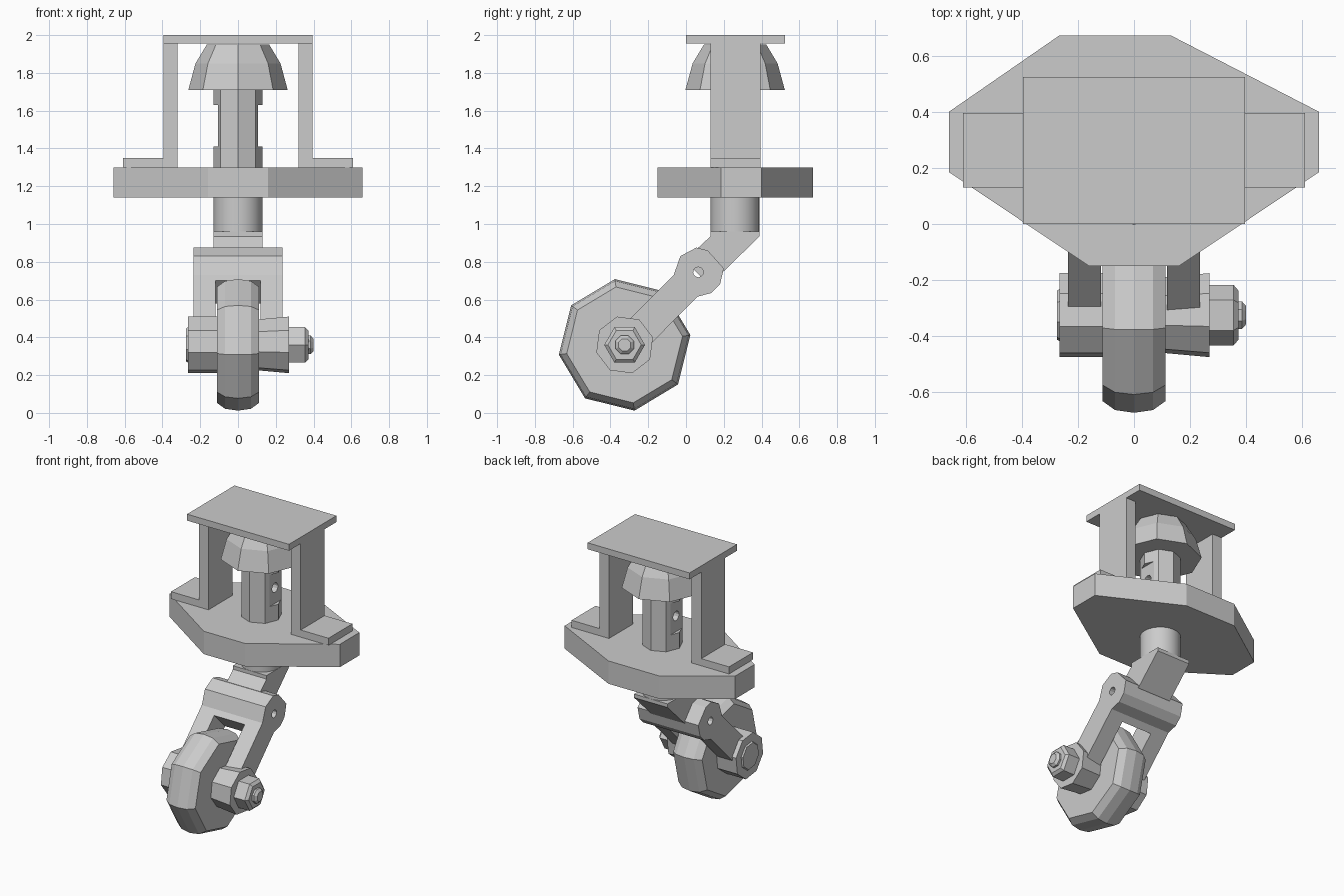
import bpy, bmesh
from math import sin, cos, pi, radians
from mathutils import Vector

if "Cube" in bpy.data.objects:
    bpy.data.objects.remove(bpy.data.objects["Cube"])


def finish(bm, name):
    bmesh.ops.recalc_face_normals(bm, faces=bm.faces[:])
    me = bpy.data.meshes.new(name)
    bm.to_mesh(me)
    bm.free()
    ob = bpy.data.objects.new(name, me)
    bpy.context.collection.objects.link(ob)
    return ob


def place(axis, a, b, h):
    # a, b are the in-plane coordinates, h runs along the axis
    return Vector((h, a, b)) if axis == 'X' else Vector((a, b, h))


def loft(name, rings):
    bm = bmesh.new()
    loops = [[bm.verts.new(p) for p in ring] for ring in rings]
    n = len(loops[0])
    for lo, hi in zip(loops, loops[1:]):
        for i in range(n):
            j = (i + 1) % n
            bm.faces.new((lo[i], lo[j], hi[j], hi[i]))
    bm.faces.new(loops[0])
    bm.faces.new(loops[-1])
    return finish(bm, name)


def prism(name, pts, axis, lo, hi):
    return loft(name, [[place(axis, a, b, h) for a, b in pts] for h in (lo, hi)])


def lathe(name, profile, sides, axis, centre, phase=0):
    ca, cb = centre
    angles = [radians(phase) + 2 * pi * i / sides for i in range(sides)]
    return loft(name, [[place(axis, ca + r * cos(t), cb + r * sin(t), h) for t in angles]
                       for r, h in profile])


def box(name, x, y, z):
    return prism(name, [(x[0], y[0]), (x[1], y[0]), (x[1], y[1]), (x[0], y[1])], 'Z', *z)


def cut(ob, cutter):
    cutter.hide_render = True
    mod = ob.modifiers.new("cut", 'BOOLEAN')
    mod.operation = 'DIFFERENCE'
    mod.solver = 'EXACT'
    mod.object = cutter
    bpy.context.view_layer.objects.active = ob
    bpy.ops.object.modifier_apply(modifier=mod.name)
    bpy.data.objects.remove(cutter)


STEM = (0, 0.26)          # x, y of the swivel axis
AXLE = (-0.325, 0.36)     # y, z of the wheel axis

# Mounting plate
prism("mounting_plate", [(-0.265, 0.673), (0.13, 0.673), (0.66, 0.40), (0.66, 0.185),
                         (0.16, -0.15), (-0.16, -0.15), (-0.66, 0.185), (-0.66, 0.40)],
      'Z', 1.14, 1.30)

# Bracket: each side is an L-shaped leg with a foot
box("bracket_top", (-0.395, 0.395), (0, 0.525), (1.955, 2.0))
for side, s in (("left", -1), ("right", 1)):
    leg = [(0.32, 1.30), (0.61, 1.30), (0.61, 1.35), (0.395, 1.35), (0.395, 1.955), (0.32, 1.955)]
    loft("bracket_leg_" + side, [[Vector((s * x, y, z)) for x, z in leg] for y in (0.13, 0.395)])

# Swivel stem below the plate
stem = lathe("swivel_stem", [(0.13, 0.955), (0.13, 1.15)], 24, 'Z', STEM)
bpy.ops.object.select_all(action='DESELECT')
stem.select_set(True)
bpy.context.view_layer.objects.active = stem
bpy.ops.object.shade_smooth_by_angle()

# Stem top with two side flats and a cross hole
post = lathe("stem_post", [(0.13, 1.29), (0.13, 1.75)], 8, 'Z', STEM)
for s in (-1, 1):
    cut(post, box("flat_cutter", sorted((s * 0.105, s * 0.3)), (0.0, 0.5), (1.41, 1.63)))
cut(post, lathe("post_hole_cutter", [(0.033, -0.3), (0.033, 0.3)], 12, 'X', (0.26, 1.52)))

# Domed cap
lathe("dome_cap", [(0.263, 1.71), (0.225, 1.85), (0.165, 1.95)], 8, 'Z', STEM)

# Fork: narrow neck, then a wide knuckle running down into two prongs
prism("fork_neck", [(0.13, 0.96), (0.39, 0.96), (0.39, 0.935), (0.2, 0.75),
                    (0.10, 0.70), (0.0, 0.80), (0.06, 0.87), (0.13, 0.935)], 'X', -0.13, 0.13)
fork = prism("fork", [(0.055, 0.875), (0.115, 0.86), (0.2, 0.765), (0.18, 0.68),
                      (0.135, 0.635), (0.06, 0.615), (-0.31, 0.24), (-0.43, 0.365),
                      (-0.065, 0.73), (-0.03, 0.83)], 'X', -0.235, 0.235)
cut(fork, prism("slot_cutter", [(-0.145, 0.75), (0.075, 0.53), (-0.325, 0.13), (-0.545, 0.35)],
                'X', -0.118, 0.118))
cut(fork, lathe("fork_hole_cutter", [(0.027, -0.4), (0.027, 0.4)], 12, 'X', (0.065, 0.745)))

# Wheel with bevelled tread
lathe("wheel", [(0.31, -0.112), (0.342, -0.068), (0.352, 0), (0.342, 0.068), (0.31, 0.112)],
      8, 'X', AXLE, 8.5)

# Axle bosses, bolt head, nut and bolt end
lathe("boss_left", [(0.155, -0.265), (0.155, -0.11)], 8, 'X', AXLE, 15)
lathe("boss_right", [(0.14, 0.11), (0.155, 0.27)], 8, 'X', AXLE, 15)
lathe("bolt_head", [(0.09, -0.275), (0.10, -0.26)], 8, 'X', AXLE, 15)
lathe("axle_nut", [(0.108, 0.265), (0.108, 0.355), (0.088, 0.372)], 6, 'X', AXLE, 0)
lathe("bolt_end", [(0.053, 0.365), (0.053, 0.385), (0.035, 0.40)], 8, 'X', AXLE, 22.5)
